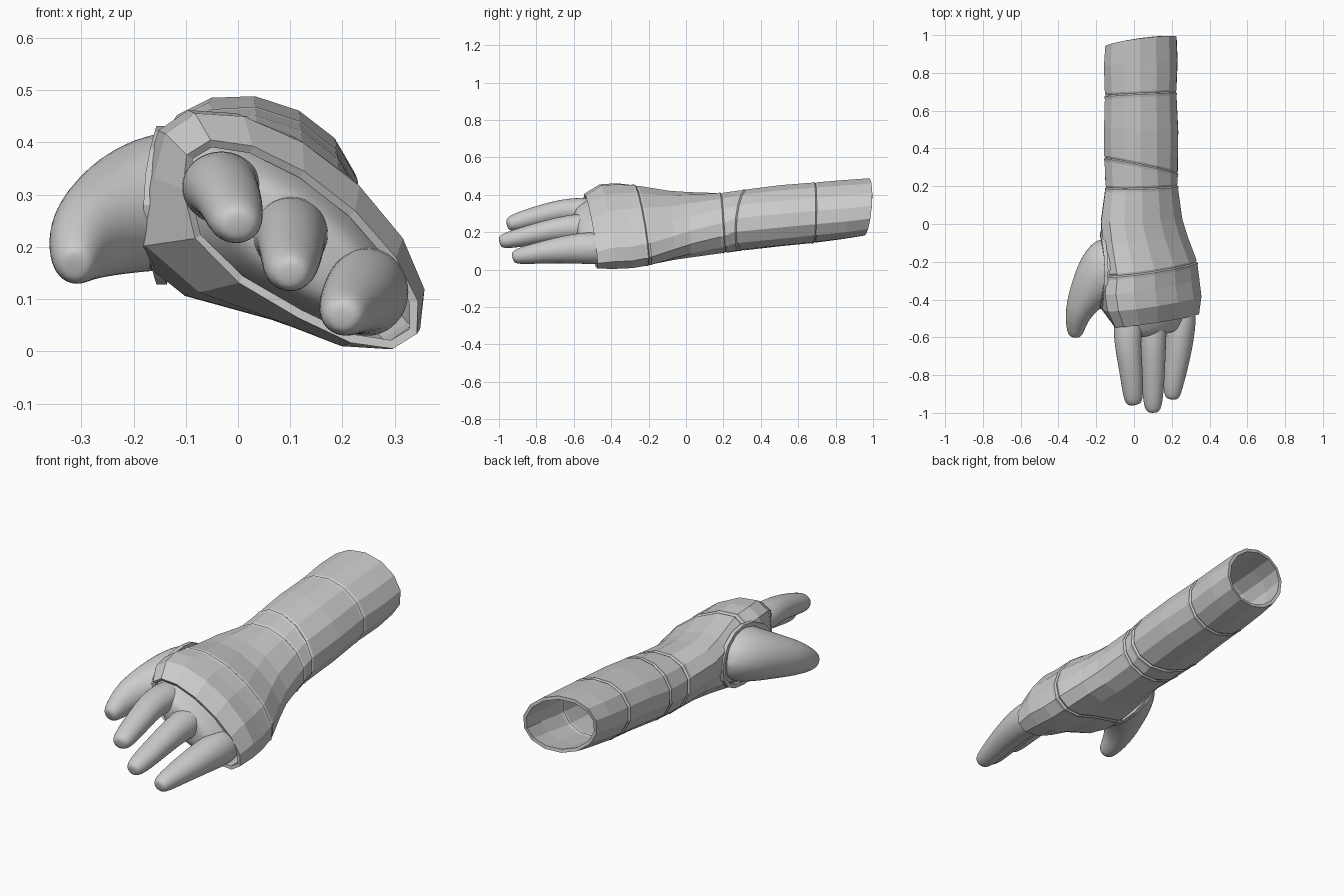
import bpy, bmesh, math
from mathutils import Vector

if "Cube" in bpy.data.objects:
    bpy.data.objects.remove(bpy.data.objects["Cube"])

grey = bpy.data.materials.new("grey")
grey.diffuse_color = (0.6, 0.6, 0.6, 1)
grey.use_nodes = True
grey.node_tree.nodes["Principled BSDF"].inputs["Base Color"].default_value = grey.diffuse_color


def loft(name, rings, caps=False, cyclic=False, smooth=False):
    """Skin a list of equal-sized point rings."""
    bm = bmesh.new()
    rows = [[bm.verts.new(p) for p in r] for r in rings]
    n = len(rows[0])
    pairs = list(zip(rows, rows[1:])) + ([(rows[-1], rows[0])] if cyclic else [])
    for a, b in pairs:
        for i in range(n):
            j = (i + 1) % n
            bm.faces.new((a[i], a[j], b[j], b[i]))
    if caps:
        bm.faces.new(rows[0])
        bm.faces.new(rows[-1])
    bmesh.ops.recalc_face_normals(bm, faces=bm.faces)
    for f in bm.faces:
        f.smooth = smooth
    me = bpy.data.meshes.new(name)
    bm.to_mesh(me)
    bm.free()
    me.materials.append(grey)
    ob = bpy.data.objects.new(name, me)
    bpy.context.collection.objects.link(ob)
    if smooth:
        ob.modifiers.new("round", 'SUBSURF').levels = 2
        ob.modifiers["round"].render_levels = 2
    return ob


# Sleeve sections: y, centre x, centre z, half length, half height, roll,
# thumb-side bulge, slant over x, slant over z
KEYS = [
    (-.51, .122, .205, .28, .116, 40, .25, .1, -.09),
    (-.42, .105, .23, .308, .15, 40, .75, .1, -.1),
    (-.33, .093, .235, .31, .15, 40, 1, .1, -.1),
    (-.235, .09, .237, .292, .153, 39, .9, .1, -.1),
    (-.08, .058, .237, .258, .145, 33, .35, .05, -.05),
    (.02, .04, .24, .238, .15, 29, 0, .02, -.03),
    (.2, .04, .25, .202, .155, 24, 0, .02, -.06),
    (.31, .037, .265, .205, .158, 22, 0, -.2, .05),
    (.5, .038, .288, .207, .158, 22, 0, -.05, 0),
    (.69, .035, .305, .199, .157, 22, 0, .05, .02),
    (.85, .036, .322, .206, .152, 22, 0, .08, .05),
    (.965, .037, .335, .199, .148, 22, 0, .15, .12),
]


def key_at(y):
    if y <= KEYS[0][0]:
        return KEYS[0]
    for k, m in zip(KEYS, KEYS[1:]):
        if y <= m[0]:
            f = (y - k[0]) / (m[0] - k[0])
            return [p + (q - p) * f for p, q in zip(k, m)]
    return KEYS[-1]


def section(y, scale=1.0, slant=None, n=14):
    _, cx, cz, a, b, roll, bulge, kx, kz = key_at(y)
    kx, kz = slant or (kx, kz)
    c, s = math.cos(math.radians(roll)), math.sin(math.radians(roll))
    ring = []
    for i in range(n):
        t = 2 * math.pi * (i + .2) / n
        u, v = a * math.cos(t), b * math.sin(t)
        w = bulge * max(0, math.cos(t - math.radians(245))) ** 9
        dx = (u * c + v * s - .105 * w) * scale
        dz = (-u * s + v * c - .06 * w) * scale
        ring.append((cx + dx, y + kx * dx + kz * dz, cz + dz))
    return ring


# Wrapped sleeve with a stepped seam at each overlap
seams = (-.235, .2, .31, .69)
rings = []
for k in KEYS:
    if k[0] in seams:
        for d, s in ((-.022, 1.0), (-.007, 1.015), (0, .975), (.01, 1.0)):
            rings.append(section(k[0] + d, s, k[7:9]))
    else:
        rings.append(section(k[0]))
sleeve = loft("sleeve", rings)
solid = sleeve.modifiers.new("thickness", 'SOLIDIFY')
solid.thickness, solid.offset = .017, -1

# Palm inside the sleeve
loft("palm", [section(y, s) for y, s in
              ((-.08, .6), (-.2, .85), (-.35, .86), (-.47, .84), (-.55, .74), (-.59, .5))],
     caps=True, smooth=True)


def digit(name, path, n=12):
    """Tapered tube; path points are x, y, z, half width, half height."""
    pts = [Vector(p[:3]) for p in path]
    rings = []
    for i, p in enumerate(path):
        t = (pts[min(i + 1, len(pts) - 1)] - pts[max(i - 1, 0)]).normalized()
        side = t.cross(Vector((0, 0, 1))).normalized()
        up = side.cross(t)
        rings.append([pts[i] + side * p[3] * math.cos(2 * math.pi * j / n)
                      + up * p[4] * math.sin(2 * math.pi * j / n) for j in range(n)])
    return loft(name, rings, caps=True, smooth=True)


digit("index_finger", [(-.02, -.42, .3, .09, .08), (-.04, -.6, .325, .075, .068),
                       (-.018, -.75, .298, .066, .06), (-.005, -.9, .255, .057, .052),
                       (-.002, -.945, .243, .046, .04), (0, -.958, .24, .025, .022)])
digit("middle_finger", [(.1, -.42, .215, .085, .085), (.1, -.6, .232, .073, .075),
                        (.103, -.78, .197, .064, .06), (.1, -.93, .162, .056, .05),
                        (.1, -.985, .15, .042, .038), (.1, -.998, .147, .022, .022)])
digit("outer_finger", [(.25, -.4, .11, .085, .09), (.248, -.55, .118, .083, .09),
                       (.226, -.72, .1, .073, .068), (.205, -.87, .076, .053, .05),
                       (.202, -.915, .068, .042, .038), (.2, -.928, .065, .022, .022)])
digit("thumb", [(-.05, -.2, .3, .2, .14), (-.165, -.255, .285, .165, .138),
                (-.245, -.37, .25, .108, .11), (-.298, -.47, .215, .073, .086),
                (-.31, -.55, .18, .052, .058), (-.311, -.588, .165, .038, .04),
                (-.312, -.596, .162, .02, .022)])

# Low rim around the thumb opening
rim = []
for i in range(16):
    t = 2 * math.pi * i / 16
    c, s = math.cos(t), math.sin(t)
    mid = Vector((-.15 - .025 * c * c, -.245 + .195 * c, .28 + .142 * s))
    out = Vector((0, c, s))
    rim.append([mid + out * u + Vector((v, 0, 0))
                for u, v in ((-.01, -.006), (.01, -.006), (.01, .014), (-.01, .014))])
loft("thumb_opening_rim", rim, cyclic=True)
